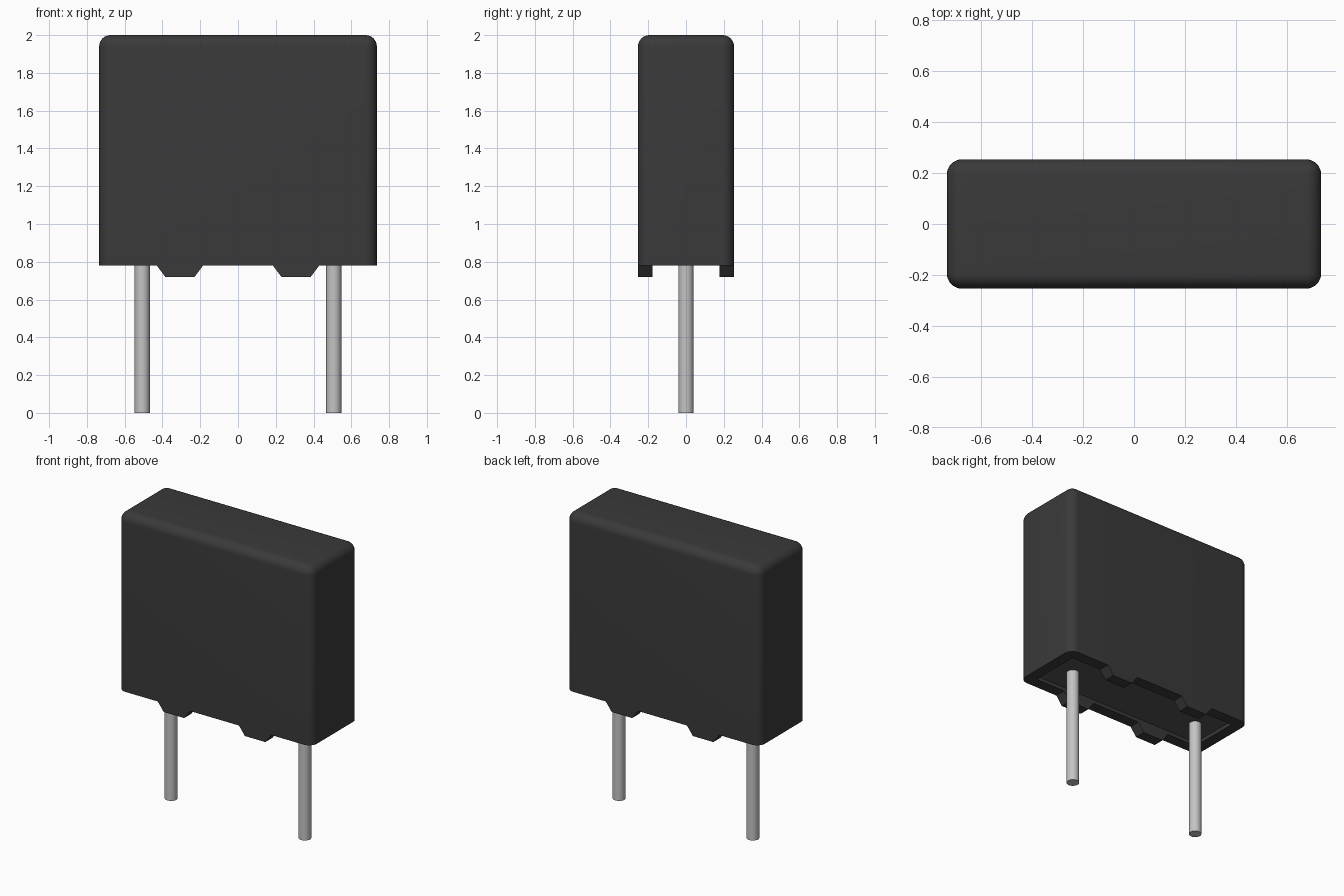
import bpy, bmesh, math
from mathutils import Matrix

if "Cube" in bpy.data.objects:
    bpy.data.objects.remove(bpy.data.objects["Cube"], do_unlink=True)

HX, HY = 0.735, 0.254          # half width and depth of the case
Z0, Z1 = 0.78, 2.0             # case bottom and top
WALL, RECESS, RADIUS = 0.077, 0.03, 0.06


def material(name, value, rough=0.5):
    m = bpy.data.materials.new(name)
    m.use_nodes = True
    colour = (value, value, value, 1)
    m.diffuse_color = colour
    bsdf = m.node_tree.nodes["Principled BSDF"]
    bsdf.inputs["Base Color"].default_value = colour
    bsdf.inputs["Roughness"].default_value = rough
    return m


black = material("black plastic", 0.042)
resin = material("dark grey resin", 0.085)
metal = material("tinned metal", 0.55)


def finish(bm, name, mat, smooth=False):
    bmesh.ops.recalc_face_normals(bm, faces=bm.faces)
    mesh = bpy.data.meshes.new(name)
    bm.to_mesh(mesh)
    bm.free()
    mesh.materials.append(mat)
    ob = bpy.data.objects.new(name, mesh)
    bpy.context.collection.objects.link(ob)
    if smooth:
        bpy.ops.object.select_all(action='DESELECT')
        ob.select_set(True)
        bpy.context.view_layer.objects.active = ob
        bpy.ops.object.shade_smooth_by_angle(angle=math.radians(35))
    return ob


def box(hx, hy, z0, z1):
    bm = bmesh.new()
    mat = Matrix.Translation((0, 0, (z0 + z1) / 2)) @ Matrix.Diagonal((2 * hx, 2 * hy, z1 - z0, 1))
    bmesh.ops.create_cube(bm, size=1, matrix=mat)
    return bm


# Case: rounded on the sides and top, sharp at the bottom
bm = box(HX, HY, Z0, Z1)
edges = [e for e in bm.edges if max(v.co.z for v in e.verts) > Z0 + 0.1]
bmesh.ops.bevel(bm, geom=edges, offset=RADIUS, segments=8, profile=0.5, affect='EDGES')
case = finish(bm, "case", black)

# Shallow recess in the underside
cutter = finish(box(HX - WALL, HY - WALL, Z0 - 0.1, Z0 + RECESS), "recess_cutter", black)
cutter.hide_render = True
cut = case.modifiers.new("recess", 'BOOLEAN')
cut.operation = 'DIFFERENCE'
cut.solver = 'EXACT'
cut.object = cutter
bpy.ops.object.select_all(action='DESELECT')
case.select_set(True)
bpy.context.view_layer.objects.active = case
bpy.ops.object.modifier_apply(modifier=cut.name)
bpy.data.objects.remove(cutter, do_unlink=True)
bpy.ops.object.shade_smooth_by_angle(angle=math.radians(35))

# Resin fill on the recess floor
finish(box(HX - WALL, HY - WALL, Z0 + RECESS - 0.005, Z0 + RECESS), "resin_fill", resin)

# Four tapered standoff feet continuing the long walls
profile = [(0.185, Z0), (0.43, Z0), (0.385, 0.72), (0.23, 0.72)]
for sx, side in ((1, "left"), (-1, "right")):
    for sy, end in ((-1, "front"), (1, "back")):
        bm = bmesh.new()
        face = bm.faces.new([bm.verts.new((sx * x, sy * HY, z)) for x, z in profile])
        out = bmesh.ops.extrude_face_region(bm, geom=[face])
        for v in out["geom"]:
            if isinstance(v, bmesh.types.BMVert):
                v.co.y -= sy * WALL
        finish(bm, f"foot_{end}_{side}", black)

# Two round wire leads
for sx, side in ((1, "left"), (-1, "right")):
    bm = bmesh.new()
    top = Z0 + RECESS + 0.01
    bmesh.ops.create_cone(bm, cap_ends=True, segments=32, radius1=0.04, radius2=0.04, depth=top,
                          matrix=Matrix.Translation((sx * 0.507, 0, top / 2)))
    finish(bm, f"lead_{side}", metal, smooth=True)
